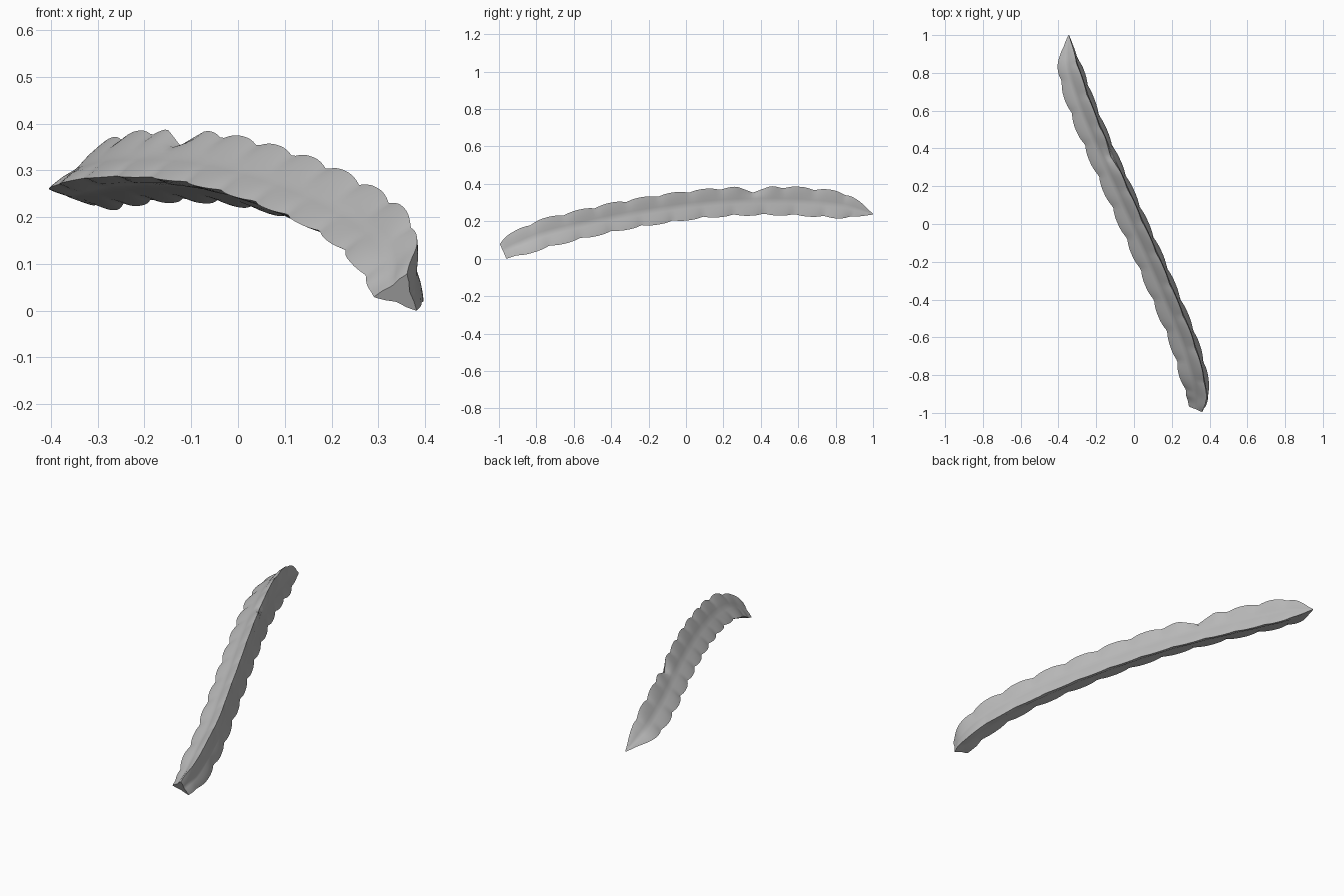
import bpy, bmesh, math
from mathutils import Vector

cube = bpy.data.objects.get("Cube")
if cube:
    bpy.data.objects.remove(cube, do_unlink=True)

RADIUS = 0.093
RINGS = 144
PITCH = 0.165
RIB_ANGLES = [68, 190, 310]

# Centre line from the cut end to the tip: x, y, z, thickness
PATH = [Vector(p) for p in [
    (.345, -.975, .04, .6), (.35, -.9, .075, .87), (.327, -.78, .125, 1),
    (.272, -.6, .172, 1), (.19, -.4, .217, 1), (.105, -.2, .252, 1),
    (.015, 0, .28, 1), (-.075, .2, .298, 1), (-.165, .4, .304, 1),
    (-.25, .6, .3, 1), (-.318, .8, .283, .93), (-.338, .9, .266, .62),
    (-.345, 1, .24, .03)]]

# Half of one rib's outline: fraction of the way to the valley, radius, scallop weight
HALF_RIB = [(0, 1, 1), (.08, .88, 1), (.3, .65, .5), (.65, .46, .15)]
VALLEY = (1, .40, 0)


def sample(u):
    """Smooth point on the centre line, u from 0 to 1."""
    s = u * (len(PATH) - 1)
    i = min(int(s), len(PATH) - 2)
    t = s - i
    b, c = PATH[i], PATH[i + 1]
    a = PATH[i - 1] if i else b * 2 - c
    d = PATH[i + 2] if i + 2 < len(PATH) else c * 2 - b
    return (b * 2 + (c - a) * t + (a * 2 - b * 5 + c * 4 - d) * t ** 2
            + (b * 3 - a - c * 3 + d) * t ** 3) / 2


def scallop(y, rib):
    """Rounded lobes with pointed notches, and one deep nick in the top rib."""
    lobe = abs(math.sin(math.pi * ((y - .01) / PITCH + rib / 3)))
    cut = .15 * (1 - lobe) ** 1.3
    if rib == 0:
        cut = max(cut, .40 * (1 - abs(y - .35) / .09))
    return cut


def outline(y):
    """Angle and radius of every corner of a cross-section."""
    for rib, start in enumerate(RIB_ANGLES):
        end = RIB_ANGLES[(rib + 1) % 3]
        half = ((end - start) % 360) / 2
        for f, r, w in HALF_RIB + [VALLEY]:
            yield start + half * f, r * (1 - w * scallop(y, rib))
        for f, r, w in reversed(HALF_RIB[1:]):
            yield start + half * (2 - f), r * (1 - w * scallop(y, (rib + 1) % 3))


# Ribbed stem
bm = bmesh.new()
rings = []
for k in range(RINGS + 1):
    u = k / RINGS
    p = sample(u)
    centre = p.xyz
    along = (sample(min(u + .01, 1)).xyz - sample(max(u - .01, 0)).xyz).normalized()
    side = along.cross(Vector((0, 0, 1))).normalized()
    up = side.cross(along)
    ring = []
    for angle, r in outline(centre.y):
        a = math.radians(angle)
        offset = (side * math.cos(a) + up * math.sin(a)) * r * p.w * RADIUS
        ring.append(bm.verts.new(centre + offset))
    rings.append(ring)

for low, high in zip(rings, rings[1:]):
    for j in range(len(low)):
        n = (j + 1) % len(low)
        bm.faces.new((low[j], low[n], high[n], high[j]))
bm.faces.new(rings[0])
bm.faces.new(rings[-1])
bmesh.ops.recalc_face_normals(bm, faces=bm.faces)

# Rest the stem on the ground
lowest = min(v.co.z for v in bm.verts)
bmesh.ops.translate(bm, verts=bm.verts, vec=(0, 0, -lowest))

mesh = bpy.data.meshes.new("ribbed_stem")
bm.to_mesh(mesh)
bm.free()
stem = bpy.data.objects.new("ribbed_stem", mesh)
bpy.context.collection.objects.link(stem)

grey = bpy.data.materials.new("plain_grey")
grey.use_nodes = True
colour = (.5, .5, .5, 1)
grey.diffuse_color = colour
grey.node_tree.nodes["Principled BSDF"].inputs["Base Color"].default_value = colour
mesh.materials.append(grey)

bpy.ops.object.select_all(action="DESELECT")
stem.select_set(True)
bpy.context.view_layer.objects.active = stem
bpy.ops.object.shade_smooth_by_angle(angle=math.radians(35))
